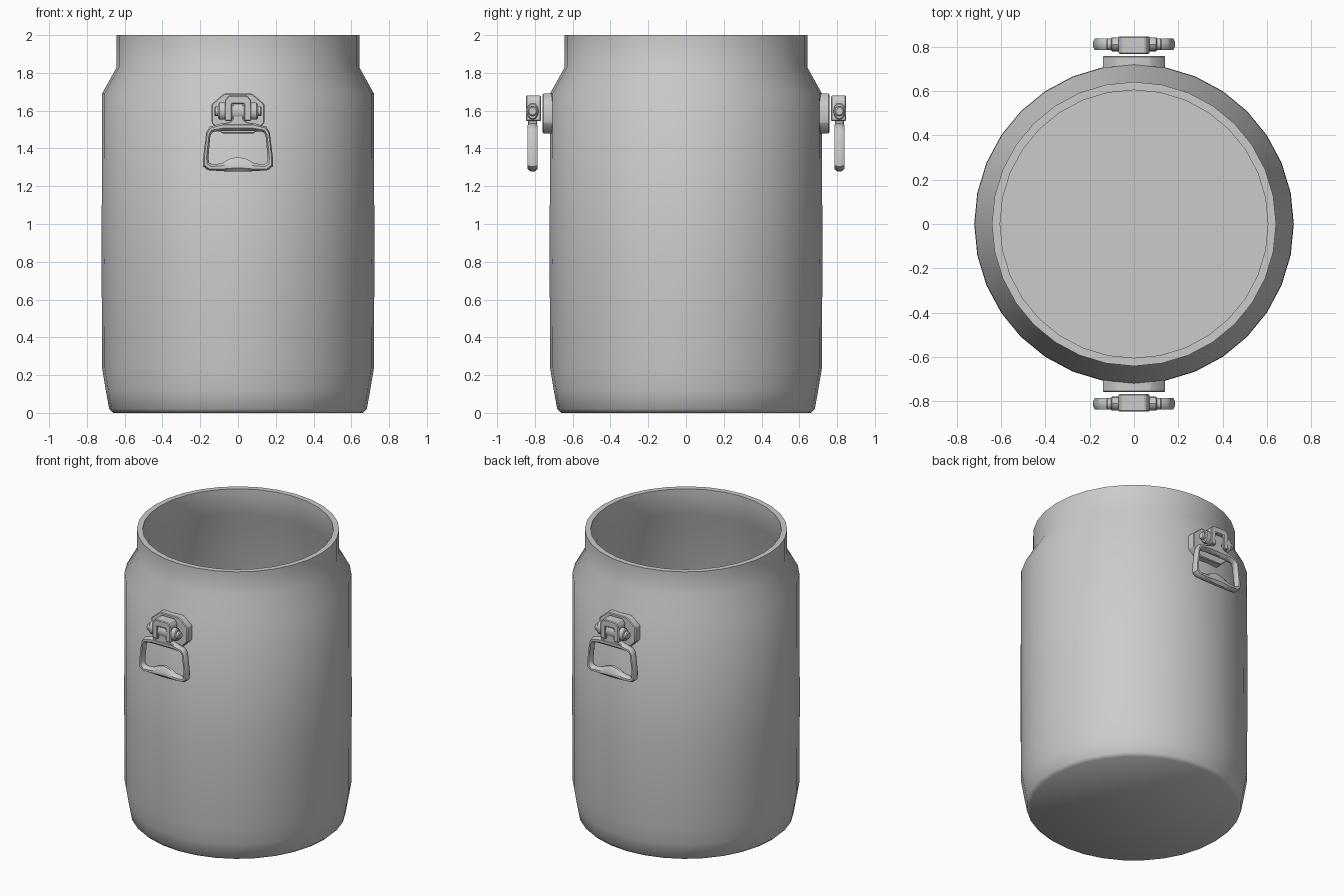
import bpy, bmesh, math
from mathutils import Matrix

if "Cube" in bpy.data.objects:
    bpy.data.objects.remove(bpy.data.objects["Cube"])


def finish(name, bm, angle=45):
    bmesh.ops.recalc_face_normals(bm, faces=bm.faces)
    me = bpy.data.meshes.new(name)
    bm.to_mesh(me)
    bm.free()
    ob = bpy.data.objects.new(name, me)
    bpy.context.collection.objects.link(ob)
    bpy.ops.object.select_all(action='DESELECT')
    ob.select_set(True)
    bpy.context.view_layer.objects.active = ob
    bpy.ops.object.shade_smooth_by_angle(angle=math.radians(angle))
    return ob


def bridge(bm, rings, closed):
    n = len(rings)
    for i in range(n if closed else n - 1):
        a, b = rings[i], rings[(i + 1) % n]
        for j in range(len(a)):
            k = (j + 1) % len(a)
            bm.faces.new((a[j], a[k], b[k], b[j]))


def sym(half):
    """Mirror a half outline (x >= 0, top to bottom) into a closed one."""
    return half + [(-x, z) for x, z in reversed(half) if x > 1e-6]


def prism(name, outline, y0, y1, bevel=0.0):
    bm = bmesh.new()
    f = bm.faces.new([bm.verts.new((x, y0, z)) for x, z in outline])
    ext = bmesh.ops.extrude_face_region(bm, geom=[f])['geom']
    bmesh.ops.translate(bm, vec=(0, y1 - y0, 0),
                        verts=[v for v in ext if isinstance(v, bmesh.types.BMVert)])
    if bevel:
        bmesh.ops.bevel(bm, geom=bm.edges[:], offset=bevel, segments=1, affect='EDGES')
    return finish(name, bm, 25)


# barrel body: hollow lathe with 32 sides
SIDES = 32
profile = [(0.66, 0), (0.682, 0.02), (0.70, 0.12), (0.72, 0.24), (0.722, 0.8),
           (0.72, 1.69), (0.642, 1.83), (0.642, 2.0), (0.605, 2.0),
           (0.605, 1.82), (0.683, 1.68), (0.683, 0.24), (0.645, 0.04)]
bm = bmesh.new()
rings = []
for r, z in profile:
    rings.append([bm.verts.new((r * math.cos(2 * math.pi * i / SIDES),
                                r * math.sin(2 * math.pi * i / SIDES), z))
                  for i in range(SIDES)])
bridge(bm, rings, False)
bm.faces.new(rings[0])
bm.faces.new(rings[-1])
finish("barrel_body", bm, 50)

parts = []

# mounting plate with clipped corners
plate = sym([(0.075, 1.69), (0.14, 1.635), (0.14, 1.535), (0.085, 1.48)])
parts.append(prism("mounting_plate", plate, -0.695, -0.76, 0.005))

# hinge bracket: upside-down U
bracket = sym([(0.05, 1.68), (0.07, 1.655), (0.07, 1.545), (0.032, 1.545), (0.032, 1.635)])
parts.append(prism("hinge_bracket", bracket, -0.768, -0.848, 0.005))

# handle neck
neck = sym([(0.029, 1.63), (0.029, 1.555), (0.045, 1.54), (0.085, 1.53), (0.085, 1.505)])
parts.append(prism("handle_neck", neck, -0.788, -0.836, 0.004))

# hinge knuckles and pin along x
for name, r, length in (("hinge_knuckle", 0.045, 0.21), ("hinge_pin", 0.026, 0.25)):
    bm = bmesh.new()
    bmesh.ops.create_cone(bm, cap_ends=True, segments=12, radius1=r, radius2=r, depth=length,
                          matrix=Matrix.Translation((0, -0.812, 1.597)) @
                          Matrix.Rotation(math.pi / 2, 4, 'Y'))
    if r > 0.03:
        bmesh.ops.scale(bm, vec=(1, 0.7, 1), verts=bm.verts,
                        space=Matrix.Translation((0, 0.812, -1.597)))
    caps = [e for e in bm.edges if abs(e.verts[0].co.x - e.verts[1].co.x) < 1e-5]
    bmesh.ops.bevel(bm, geom=caps, offset=0.006, segments=1, affect='EDGES')
    parts.append(finish(name, bm, 35))

# ring handle: outer and inner outlines joined by a rounded section
outer = sym([(0, 1.535), (0.08, 1.535), (0.15, 1.515), (0.168, 1.485), (0.185, 1.35),
             (0.184, 1.305), (0.16, 1.285), (0.09, 1.28), (0.045, 1.278), (0, 1.277)])
inner = sym([(0, 1.492), (0.08, 1.492), (0.132, 1.488), (0.146, 1.47), (0.157, 1.35),
             (0.152, 1.325), (0.135, 1.315), (0.085, 1.322), (0.045, 1.345), (0, 1.355)])
section = [(0, -0.01), (0.25, -0.026), (0.65, -0.026), (1, -0.01),
           (1, 0.01), (0.65, 0.026), (0.25, 0.026), (0, 0.01)]
bm = bmesh.new()
rings = [[bm.verts.new((ox + (ix - ox) * t, -0.812 + y, oz + (iz - oz) * t))
          for t, y in section] for (ox, oz), (ix, iz) in zip(outer, inner)]
bridge(bm, rings, True)
parts.append(finish("ring_handle", bm, 40))

# repeat the latch hardware on the back
for ob in parts:
    m = ob.modifiers.new("mirror", 'MIRROR')
    m.use_axis = (False, True, False)
